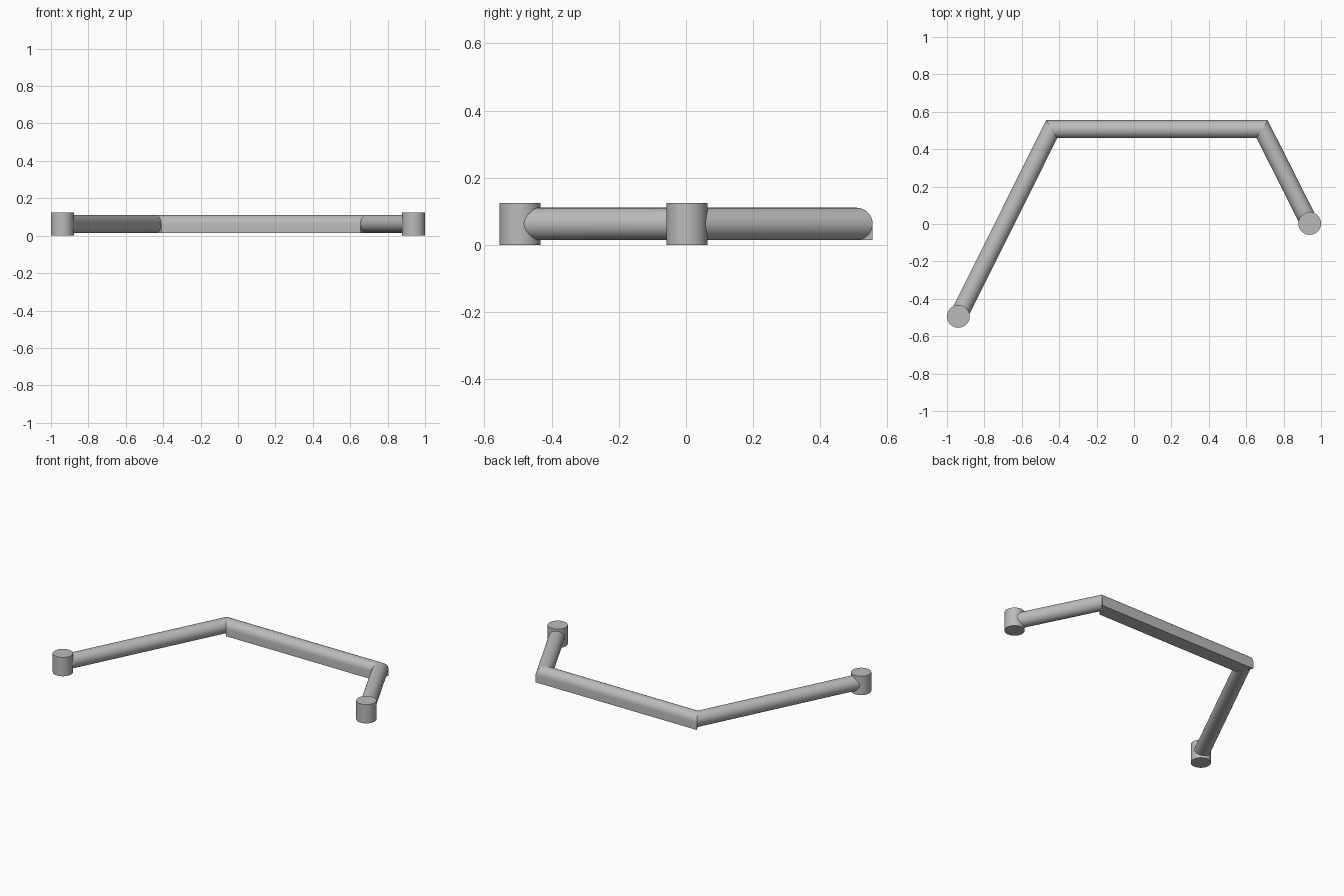
import bpy, bmesh
from math import sin, cos, pi, tan, radians
from mathutils import Vector

cube = bpy.data.objects.get("Cube")
if cube:
    bpy.data.objects.remove(cube, do_unlink=True)

# One plain grey for everything
grey = bpy.data.materials.new("plain grey")
grey.use_nodes = True
colour = (0.5, 0.5, 0.5, 1)
grey.diffuse_color = colour
grey.node_tree.nodes["Principled BSDF"].inputs["Base Color"].default_value = colour

R = 0.048          # tube radius
MID = 0.063        # height of the tube axis
POST_R, POST_H = 0.061, 0.125


def finish(obj):
    obj.data.materials.append(grey)
    bpy.ops.object.select_all(action='DESELECT')
    obj.select_set(True)
    bpy.context.view_layer.objects.active = obj
    bpy.ops.object.shade_smooth_by_angle(angle=radians(35))


def arc(start, end, steps):
    return [(R * cos(start + (end - start) * i / steps),
             R * sin(start + (end - start) * i / steps)) for i in range(steps + 1)]


def rail(name, profile, a, b, miter_a=0, miter_b=0):
    """Extrude a profile from a to b, with ends sheared into miters."""
    a, b = Vector((*a, MID)), Vector((*b, MID))
    along = (b - a).normalized()
    side = Vector((-along.y, along.x, 0))
    bm = bmesh.new()
    rings = [[bm.verts.new(p + side * u + along * (u * k) + Vector((0, 0, v)))
              for u, v in profile] for p, k in ((a, miter_a), (b, miter_b))]
    n = len(profile)
    for i in range(n):
        j = (i + 1) % n
        bm.faces.new((rings[0][i], rings[0][j], rings[1][j], rings[1][i]))
    for ring in rings:
        bm.faces.new(ring)
    bmesh.ops.recalc_face_normals(bm, faces=bm.faces)
    mesh = bpy.data.meshes.new(name)
    bm.to_mesh(mesh)
    bm.free()
    obj = bpy.data.objects.new(name, mesh)
    bpy.context.collection.objects.link(obj)
    finish(obj)


def post(name, at):
    bpy.ops.mesh.primitive_cylinder_add(vertices=32, radius=POST_R, depth=POST_H,
                                        location=(*at, POST_H / 2))
    obj = bpy.context.object
    obj.name = name
    finish(obj)


# Plan of the bent rail, from the right post to the left post
right_end, right_bend = (-0.939, -0.494), (-0.44, 0.507)
left_bend, left_end = (0.685, 0.507), (0.939, 0.003)
turn = Vector((1, 0)).angle(Vector(right_bend) - Vector(right_end))
miter = tan(turn / 2)

# Round arms, and a middle bar with a round top and square bottom
tube = arc(0, 2 * pi, 32)[:-1]
arch = arc(0, pi, 16) + [(-R, -R), (R, -R)]
rail("right_arm", tube, right_end, right_bend, miter_b=miter)
rail("middle_bar", arch, right_bend, left_bend, -miter, miter)
rail("left_arm", tube, left_bend, left_end, miter_a=-miter)

# End posts
post("right_post", right_end)
post("left_post", left_end)
